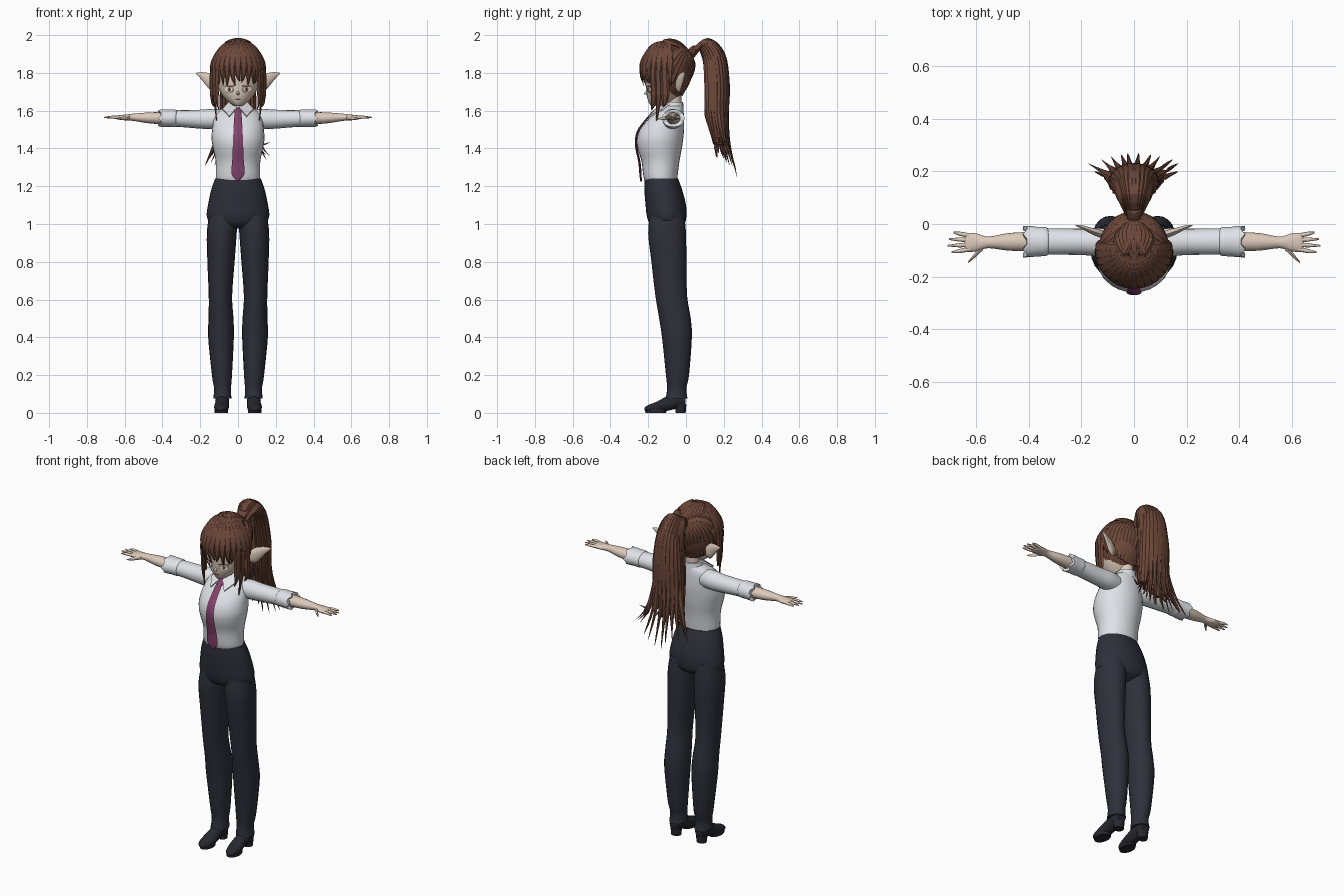
import bpy, bmesh, math, random
from mathutils import Vector

random.seed(4)
if "Cube" in bpy.data.objects:
    bpy.data.objects.remove(bpy.data.objects["Cube"])

X, Y, Z = Vector((1, 0, 0)), Vector((0, 1, 0)), Vector((0, 0, 1))
HEAD = Vector((0, -.1, 1.81))


def material(name, r, g, b):
    m = bpy.data.materials.new(name)
    m.use_nodes = True
    m.diffuse_color = (r, g, b, 1)
    node = m.node_tree.nodes["Principled BSDF"]
    node.inputs["Base Color"].default_value = (r, g, b, 1)
    node.inputs["Roughness"].default_value = .8
    return m


hair_mat = material("brown hair", .15, .063, .04)
skin = material("pale skin", .72, .59, .49)
white = material("white cloth", .74, .76, .8)
plum = material("plum tie", .23, .055, .15)
navy = material("dark trousers", .028, .029, .042)
leather = material("dark leather", .02, .02, .028)
eye_mat = material("eye white", .8, .76, .7)


def spline(pts, k=4):
    """Smooth a list of tuples of any length."""
    out = []
    for i in range(len(pts) - 1):
        a, b, c, d = pts[max(i - 1, 0)], pts[i], pts[i + 1], pts[min(i + 2, len(pts) - 1)]
        for j in range(k):
            t = j / k
            out.append([q + t / 2 * (r - p + t * (2 * p - 5 * q + 4 * r - s + t * (3 * (q - r) + s - p)))
                        for p, q, r, s in zip(a, b, c, d)])
    return out + [list(pts[-1])]


def tube(bm, rings, u=X, v=Y, n=16, center=None):
    """Skin rings of (x, y, z, radius along u, radius along v)."""
    loops = []
    for i, r in enumerate(rings):
        p = Vector(r[:3])
        if center is not None:
            t = Vector(rings[min(i + 1, len(rings) - 1)][:3]) - Vector(rings[max(i - 1, 0)][:3])
            t.normalize()
            v = p - center
            v = (v - t * v.dot(t)).normalized()
            u = t.cross(v)
        loops.append([bm.verts.new(p + u * r[3] * math.cos(a) + v * r[4] * math.sin(a))
                      for a in (math.tau * k / n for k in range(n))])
    for a, b in zip(loops, loops[1:]):
        for k in range(n):
            bm.faces.new((a[k], a[(k + 1) % n], b[(k + 1) % n], b[k]))
    bm.faces.new(loops[0])
    bm.faces.new(loops[-1])


def finish(bm, name, mat, angle=50):
    bmesh.ops.recalc_face_normals(bm, faces=bm.faces)
    me = bpy.data.meshes.new(name)
    bm.to_mesh(me)
    bm.free()
    ob = bpy.data.objects.new(name, me)
    me.materials.append(mat)
    bpy.context.collection.objects.link(ob)
    bpy.ops.object.select_all(action="DESELECT")
    ob.select_set(True)
    bpy.context.view_layer.objects.active = ob
    bpy.ops.object.shade_smooth_by_angle(angle=math.radians(angle))
    return ob


def part(name, mat, rings, u=X, v=Y, n=16, k=4):
    bm = bmesh.new()
    tube(bm, spline(rings, k), u, v, n)
    return finish(bm, name, mat)


def body(rows, cx=0):
    """Rows of (height, half width, front, back) to rings."""
    return [(cx, (f + b) / 2, z, w, (b - f) / 2) for z, w, f, b in rows]


def flip(rings, s):
    return [(r[0] * s, *r[1:]) for r in rings]


# Shirt, trouser seat, neck and head
part("shirt_body", white, body([
    (1.215, .113, -.21, -.05), (1.25, .117, -.225, -.045), (1.33, .118, -.235, -.035),
    (1.4, .132, -.256, -.022), (1.45, .14, -.26, -.015), (1.5, .137, -.245, -.01),
    (1.55, .13, -.205, -.01), (1.59, .112, -.165, -.012), (1.615, .075, -.13, -.015),
    (1.63, .045, -.11, -.02)]), n=28)
part("trouser_seat", navy, body([
    (1.24, .121, -.219, -.042), (1.18, .142, -.22, -.02), (1.1, .159, -.214, 0),
    (1.04, .165, -.207, .002), (1, .14, -.19, -.01), (.975, .06, -.15, -.05)]), n=28)
part("neck", skin, body([(1.58, .042, -.11, -.025), (1.7, .038, -.11, -.025)]))
part("head", skin, body([
    (1.625, .02, -.185, -.1), (1.645, .05, -.198, -.07), (1.68, .083, -.208, -.035),
    (1.72, .104, -.212, -.005), (1.78, .118, -.216, .015), (1.85, .12, -.216, .02),
    (1.92, .085, -.19, -.01), (1.95, .03, -.13, -.07)]), n=24)
part("nose", skin, [(0, -.2, 1.705, .005, .008), (0, -.212, 1.69, .008, .012), (0, -.2, 1.682, .004, .004)], n=8)
part("mouth", hair_mat, [(-.014, -.202, 1.66, .003, .0015), (.014, -.202, 1.66, .003, .0015)], Y, Z, 6)
part("collar_band", white, body([(1.6, .062, -.13, -.012), (1.645, .05, -.118, -.015)]), n=20)

# Tie and its knot
part("tie", plum, [
    (0, -.178, 1.59, .018, .006), (0, -.213, 1.55, .021, .006), (0, -.25, 1.5, .024, .006),
    (0, -.264, 1.45, .026, .006), (0, -.262, 1.4, .028, .006), (0, -.247, 1.33, .031, .006),
    (0, -.241, 1.265, .034, .006), (0, -.238, 1.225, .002, .004)], n=8)
part("tie_knot", plum, [(0, -.142, 1.615, .022, .012), (0, -.172, 1.59, .018, .014), (0, -.188, 1.572, .012, .008)], n=8)

for s, side in ((1, "left"), (-1, "right")):
    # Trouser leg and shoe
    leg = [(1.06, .076, .075, -.19, -.01), (.95, .086, .079, -.2, 0), (.8, .09, .072, -.183, .002),
           (.62, .093, .062, -.162, .006), (.5, .09, .066, -.142, .025), (.4, .09, .068, -.127, .031),
           (.2, .085, .053, -.106, .016), (.13, .082, .045, -.1, .002), (.075, .083, .048, -.108, .008)]
    part(side + "_trouser_leg", navy, [(s * c, (f + b) / 2, z, w, (b - f) / 2) for z, c, w, f, b in leg], n=20)
    part(side + "_shoe", leather, flip([
        (.09, -.22, .02, .012, .008), (.09, -.2, .024, .03, .018), (.087, -.15, .032, .04, .03),
        (.084, -.1, .05, .036, .04), (.084, -.04, .068, .036, .045), (.084, -.003, .065, .026, .035)], s), X, Z, 14)
    part(side + "_shoe_heel", leather, flip([(.084, -.028, 0, .028, .026), (.084, -.028, .045, .033, .03)], s), n=12)
    part(side + "_shoe_sole", leather, flip([(.088, -.16, 0, .036, .055), (.088, -.16, .02, .036, .057)], s))

    # Sleeve, rolled cuff and forearm
    part(side + "_sleeve", white, flip([
        (.07, -.075, 1.555, .05, .05), (.13, -.07, 1.556, .054, .054), (.2, -.068, 1.555, .05, .05),
        (.3, -.067, 1.558, .05, .045), (.4, -.067, 1.56, .05, .042)], s), Y, Z)
    cuff = part(side + "_cuff", white, flip([
        (.325, -.067, 1.56, .046, .042), (.335, -.067, 1.56, .055, .047), (.37, -.067, 1.56, .056, .046),
        (.408, -.067, 1.56, .06, .047), (.405, -.067, 1.56, .04, .034)], s), Y, Z, 18, 2)
    for i, v in enumerate(cuff.data.vertices):
        if abs(v.co.x) > .4 and i % 3 == 0:
            v.co.x += s * .015
    part(side + "_forearm", skin, flip([
        (.38, -.067, 1.56, .038, .034), (.48, -.068, 1.562, .033, .028), (.555, -.07, 1.565, .022, .019),
        (.6, -.07, 1.564, .034, .015), (.635, -.07, 1.564, .036, .011), (.645, -.07, 1.564, .03, .006)], s), Y, Z)

    # Fingers and thumb fan out from the palm
    bm = bmesh.new()
    for f, reach in enumerate((.695, .71, .705, .688)):
        spread = (1.5 - f) * -1
        y = -.07 + spread * .017
        tube(bm, flip([(.625, y, 1.564, .009, .009), (.665, y + spread * .005, 1.566, .008, .008),
                       (reach, y + spread * .008, 1.564, .003, .003)], s), Y, Z, 8)
    tube(bm, flip([(.575, -.085, 1.563, .014, .012), (.605, -.118, 1.56, .01, .01), (.632, -.146, 1.557, .003, .003)], s), Y, Z, 8)
    finish(bm, side + "_fingers", skin)

    # Long pointed ear
    part(side + "_ear", skin, flip([
        (.105, -.045, 1.735, .03, .014), (.135, -.035, 1.745, .046, .016), (.165, -.025, 1.765, .036, .012),
        (.195, -.013, 1.785, .019, .008), (.223, -.005, 1.798, .002, .002)], s), Z, Y, 10)

    # Eye with upper lash and iris
    out = Vector((s * .45, -.9, 0)).normalized()
    across = Z.cross(out)
    at = Vector((s * .046, -.199, 1.712))
    for name, mat, w, h, lift, depth in (("eye", eye_mat, .026, .017, 0, 0), ("iris", hair_mat, .009, .013, 0, .002),
                                         ("lash", hair_mat, .03, .004, .018, .001)):
        p = at + Z * lift + out * depth
        bm = bmesh.new()
        tube(bm, [(*(p - out * .004), w, h), (*(p + out * .003), w * .9, h * .9)], across, Z, 14)
        finish(bm, f"{side}_{name}", mat)

    # Collar flap
    bm = bmesh.new()
    flap = [bm.verts.new((s * x, y, z)) for x, y, z in
            ((.006, -.142, 1.615), (.045, -.19, 1.566), (.082, -.12, 1.605), (.05, -.075, 1.642))]
    top = bmesh.ops.extrude_face_region(bm, geom=[bm.faces.new(flap)])["geom"]
    bmesh.ops.translate(bm, vec=(0, -.008, .005), verts=[g for g in top if isinstance(g, bmesh.types.BMVert)])
    finish(bm, side + "_collar_flap", white)


def scalp(az, el, grow=1.0):
    """Point on the hair shell; azimuth zero faces the front."""
    a, e = math.radians(az), math.radians(el)
    return HEAD + grow * Vector((.133 * math.sin(a) * math.cos(e), -.133 * math.cos(a) * math.cos(e), .158 * math.sin(e)))


def lock(bm, pts, width, thick, center=HEAD, root=.5):
    """Tapered lens-shaped lock of hair through the points."""
    path = spline([tuple(p) for p in pts], 4)
    rings = []
    for i, p in enumerate(path):
        t = i / (len(path) - 1)
        f = min(root + 2 * t, 1, .04 + 2.2 * (1 - t))
        rings.append((*p, width * f, thick * f))
    tube(bm, rings, n=6, center=center)


# Close-fitting hair shell, open over the face and neck
bm = bmesh.new()
bmesh.ops.create_uvsphere(bm, u_segments=28, v_segments=18, radius=1)
for v in bm.verts:
    v.co = HEAD + Vector((v.co.x * .131, v.co.y * .131, v.co.z * .155))
bmesh.ops.delete(bm, geom=[v for v in bm.verts if v.co.z < 1.665 or (v.co.z < 1.79 and v.co.y < -.13)], context="VERTS")
finish(bm, "hair_shell", hair_mat)

# Fringe radiating from the crown
bm = bmesh.new()
for i in range(17):
    az = (i - 8) * 12
    low = -22 - abs(az) * .12 + random.uniform(-7, 5)
    lock(bm, [scalp(az * .8, 84), scalp(az, 55, 1.02), scalp(az, 20, 1.04),
              scalp(az, -5, 1.05), scalp(az + random.uniform(-6, 6), low, 1.06)], .026, .011)
finish(bm, "fringe", hair_mat, 30)

# Side locks that frame the face
bm = bmesh.new()
for s in (-1, 1):
    for az, low, inset in ((58, 1.6, .1), (70, 1.53, .112), (84, 1.62, .125)):
        a, b = scalp(s * az, 45), scalp(s * az, 5, 1.03)
        lock(bm, [a, b, (s * (inset + .015), b.y + .005, 1.71), (s * (inset + .01), b.y, 1.64), (s * inset, b.y - .01, low)], .022, .01)
finish(bm, "side_locks", hair_mat, 30)

# Hair swept back to the ponytail root
root = Vector((0, .035, 1.9))
bm = bmesh.new()
for i in range(21):
    az = 80 + i * 10
    back = abs(az - 180) / 100
    start = scalp(az, -55 + 50 * back ** 2, 1.01)
    mid = start.lerp(root, .5) - HEAD
    mid = scalp(180 + (az - 180) * .7, 4 + 26 * back, 1.05)
    lock(bm, [start, mid, scalp(180 + (az - 180) * .35, 28 + 14 * back, 1.05), root], .027, .011)
for i in range(9):
    az = (i - 4) * 22
    lock(bm, [scalp(az, 80, 1.01), scalp(180 - az, 76, 1.04), scalp(180 - az * .5, 55, 1.06), root], .026, .011)
finish(bm, "swept_back_hair", hair_mat, 30)

# Ponytail core with loose locks around it
core = [(0, .02, 1.9, .025, .03), (0, .075, 1.945, .035, .035), (0, .135, 1.91, .045, .045),
        (0, .162, 1.8, .055, .05), (0, .165, 1.65, .06, .045), (0, .175, 1.5, .05, .03), (0, .2, 1.38, .01, .01)]
bm = bmesh.new()
tube(bm, spline(core), n=12)
for i in range(22):
    a = math.tau * i / 22
    c, d = math.cos(a), math.sin(a)
    flare = random.uniform(.7, 1.1)
    low = 1.3 + .13 * abs(c) * random.random() - .05 * d
    lock(bm, [root + Vector((c * .02, 0, d * .02)), (c * .038, .095 + d * .02, 1.95 + d * .025),
              (c * .056, .15 + d * .045, 1.88 + d * .02), (c * .075, .167 + d * .052, 1.74),
              (c * .085, .167 + d * .05, 1.58), (c * .115 * flare, .19 + d * .04, 1.43),
              (c * .165 * flare, .215 + d * .055, low)], .027, .014, Vector((0, .1, 1.7)))
finish(bm, "ponytail", hair_mat, 30)
